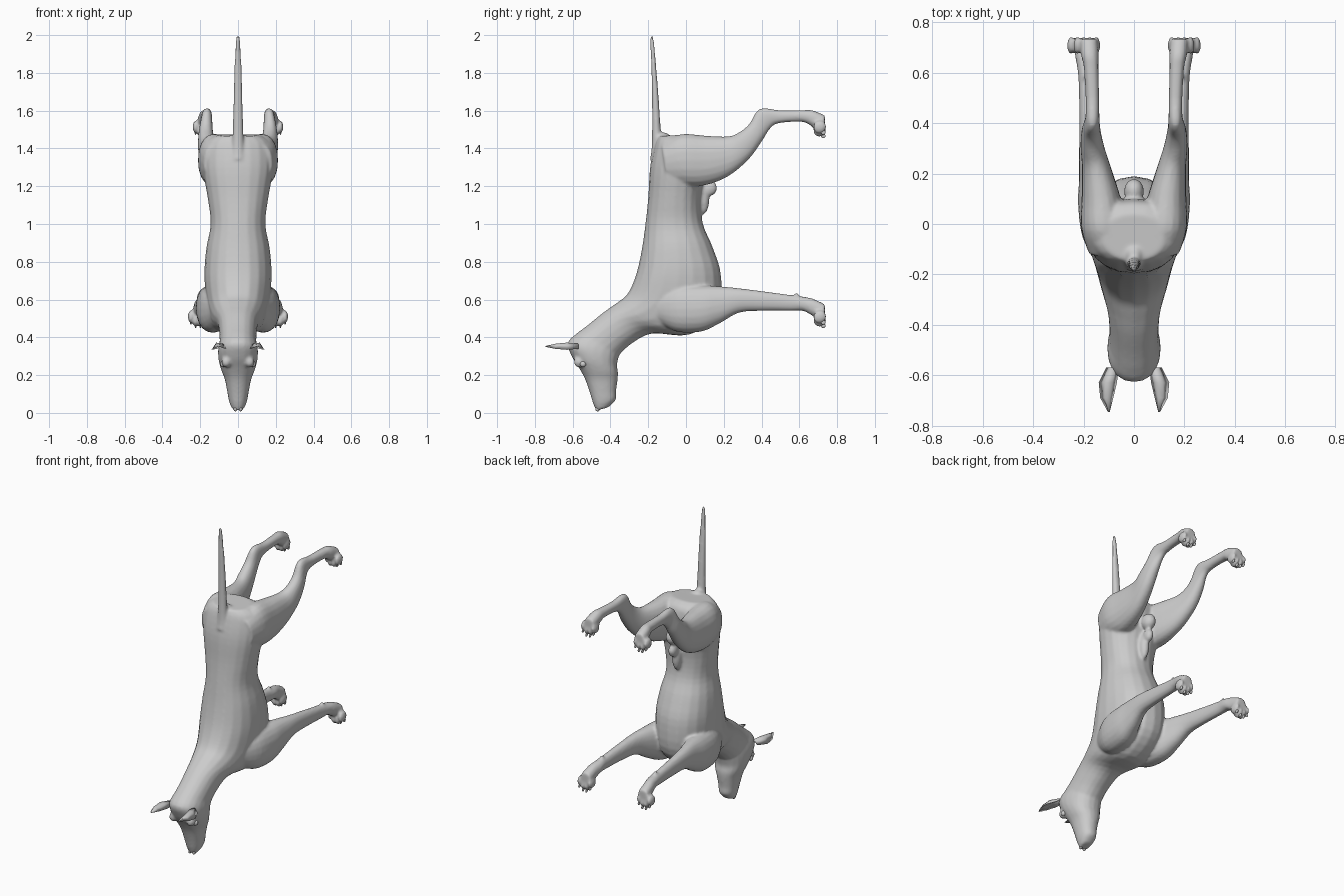
import bpy, bmesh, math
from mathutils import Vector, Matrix

N = 20


def finish(bm, name):
    bmesh.ops.recalc_face_normals(bm, faces=bm.faces)
    me = bpy.data.meshes.new(name)
    bm.to_mesh(me)
    bm.free()
    for p in me.polygons:
        p.use_smooth = True
    ob = bpy.data.objects.new(name, me)
    bpy.context.collection.objects.link(ob)
    return ob


def spline(secs, steps=4):
    # Catmull-Rom interpolation between cross-sections
    out = []
    for i in range(len(secs) - 1):
        p = [Vector(secs[max(0, min(len(secs) - 1, i + k))]) for k in (-1, 0, 1, 2)]
        for s in range(steps):
            t = s / steps
            out.append(0.5 * (2 * p[1] + (p[2] - p[0]) * t
                       + (2 * p[0] - 5 * p[1] + 4 * p[2] - p[3]) * t * t
                       + (3 * p[1] - p[0] - 3 * p[2] + p[3]) * t ** 3))
    return out + [Vector(secs[-1])]


def loft(name, secs, side=1, power=0.9):
    # section = top edge y, z, lower edge y, z, centre x, half width
    bm = bmesh.new()
    rings = []
    for ay, az, by, bz, cx, w in spline(secs):
        ring = []
        for k in range(N):
            a = 2 * math.pi * k / N
            c, s = [math.copysign(abs(v) ** power, v) for v in (math.cos(a), math.sin(a))]
            ring.append(bm.verts.new((side * (cx + w * c),
                                      (ay + by) / 2 + s * (ay - by) / 2,
                                      (az + bz) / 2 + s * (az - bz) / 2)))
        rings.append(ring)
    for r, q in zip(rings, rings[1:]):
        for k in range(N):
            bm.faces.new((r[k], r[(k + 1) % N], q[(k + 1) % N], q[k]))
    bm.faces.new(rings[0])
    bm.faces.new(rings[-1])
    return finish(bm, name)


def blob(name, loc, size, tilt=0):
    bm = bmesh.new()
    m = Matrix.Translation(loc) @ Matrix.Rotation(tilt, 4, 'X') @ Matrix.Diagonal((*size, 1))
    bmesh.ops.create_uvsphere(bm, u_segments=14, v_segments=10, radius=1, matrix=m)
    return finish(bm, name)


# Torso and neck, rump to throat
parts = [loft("body", [
    (-.145, 1.465, .04, 1.475, 0, .12), (-.165, 1.42, .09, 1.43, 0, .175),
    (-.19, 1.30, .10, 1.28, 0, .185), (-.20, 1.14, .08, 1.13, 0, .16),
    (-.215, 1.0, .09, 1.0, 0, .145), (-.235, .86, .14, .88, 0, .168),
    (-.265, .73, .185, .73, 0, .178), (-.31, .63, .17, .53, 0, .165),
    (-.37, .58, .02, .415, 0, .14), (-.44, .53, -.18, .42, 0, .108),
    (-.52, .465, -.29, .365, 0, .098), (-.58, .42, -.35, .31, 0, .098)])]

# Head, skull to nose
parts.append(loft("head", [
    (-.55, .44, -.34, .36, 0, .09), (-.625, .375, -.355, .30, 0, .105),
    (-.605, .30, -.365, .255, 0, .102), (-.565, .235, -.36, .215, 0, .088),
    (-.535, .18, -.362, .175, 0, .07), (-.51, .11, -.37, .115, 0, .057),
    (-.492, .05, -.372, .07, 0, .047), (-.475, .012, -.41, .03, 0, .03)]))

# Tail
parts.append(loft("tail", [
    (-.19, 1.34, -.11, 1.36, 0, .04), (-.18, 1.44, -.13, 1.46, 0, .029),
    (-.18, 1.7, -.147, 1.7, 0, .023), (-.188, 1.95, -.168, 1.95, 0, .014),
    (-.185, 2.0, -.178, 2.0, 0, .006)]))

hind = [
    (-.13, 1.42, -.10, 1.22, .11, .07), (-.03, 1.475, 0, 1.2, .12, .09),
    (.10, 1.468, .10, 1.205, .13, .078), (.22, 1.463, .22, 1.25, .148, .058),
    (.28, 1.485, .33, 1.34, .165, .047), (.335, 1.53, .40, 1.435, .17, .038),
    (.39, 1.61, .45, 1.51, .165, .028), (.50, 1.602, .50, 1.535, .165, .027),
    (.62, 1.603, .62, 1.54, .17, .029), (.67, 1.602, .67, 1.515, .175, .035),
    (.735, 1.575, .735, 1.50, .18, .035)]
fore = [
    (-.17, .62, -.15, .48, .10, .05), (-.05, .67, -.05, .43, .125, .08),
    (.08, .675, .08, .43, .14, .082), (.18, .67, .18, .475, .158, .06),
    (.28, .66, .28, .53, .175, .043), (.40, .645, .40, .54, .183, .034),
    (.55, .625, .55, .54, .19, .029), (.62, .615, .62, .54, .192, .033),
    (.67, .605, .67, .515, .20, .034), (.735, .575, .735, .50, .205, .035)]

for side in (1, -1):
    # Legs with four toes each
    for secs, z, cx in ((hind, 1.50, .187), (fore, .495, .212)):
        parts.append(loft("leg", secs, side))
        for i in range(4):
            mid = i in (1, 2)
            dx = (i - 1.5) * .025
            loc = (side * (cx + dx), .708, z - (.005 if mid else -.014))
            parts.append(blob("toe", loc, (.0155, .036, .034), .5))
    # Wrist nub, cheek and brow
    parts.append(blob("wrist_pad", (side * .19, .585, .615), (.014, .014, .022)))
    parts.append(blob("brow", (side * .062, -.565, .27), (.025, .03, .03)))

# Belly fold and rear lobe between the thighs
parts.append(blob("belly_fold", (0, .09, 1.14), (.03, .035, .09)))
parts.append(blob("belly_tip", (0, .13, 1.19), (.026, .035, .04)))
parts.append(blob("rear_lobe", (0, .13, 1.28), (.04, .05, .05)))
parts.append(blob("tail_root", (0, -.12, 1.45), (.04, .04, .035)))

# Fuse the anatomy into one skin
bpy.ops.object.select_all(action='DESELECT')
for p in parts:
    p.select_set(True)
body = parts[0]
bpy.context.view_layer.objects.active = body
bpy.ops.object.join()
rm = body.modifiers.new("fuse", 'REMESH')
rm.mode = 'VOXEL'
rm.voxel_size = .0085
rm.use_smooth_shade = True
sm = body.modifiers.new("relax", 'SMOOTH')
sm.factor = .5
sm.iterations = 4

# Ears, eyes, nostrils and claws
for side, tag in ((1, "left"), (-1, "right")):
    bm = bmesh.new()
    rim = []
    for y, cx, w in ((-.57, .085, .025), (-.63, .104, .036), (-.69, .108, .026), (-.745, .10, .004)):
        rim.append([bm.verts.new((side * (cx + w * u), y, .352 + dz * w / .036))
                    for u, dz in ((-1, -.012), (-.5, .016), (.3, .02), (1, -.018), (.35, .002), (-.4, .004))])
    for r, q in zip(rim, rim[1:]):
        for k in range(6):
            bm.faces.new((r[k], r[(k + 1) % 6], q[(k + 1) % 6], q[k]))
    bm.faces.new(rim[0])
    bm.faces.new(rim[-1])
    finish(bm, "ear_" + tag)
    blob("eye_" + tag, (side * .08, -.545, .258), (.014, .016, .016))
    blob("nostril_" + tag, (side * .014, -.468, .02), (.01, .012, .012))
    for z, cx, leg in ((1.466, .187, "hind"), (.461, .212, "front")):
        for i in range(4):
            up = 0 if i in (1, 2) else .018
            blob(f"{leg}_claw_{tag}_{i}", (side * (cx + (i - 1.5) * .025), .727, z + up),
                 (.005, .012, .012))
